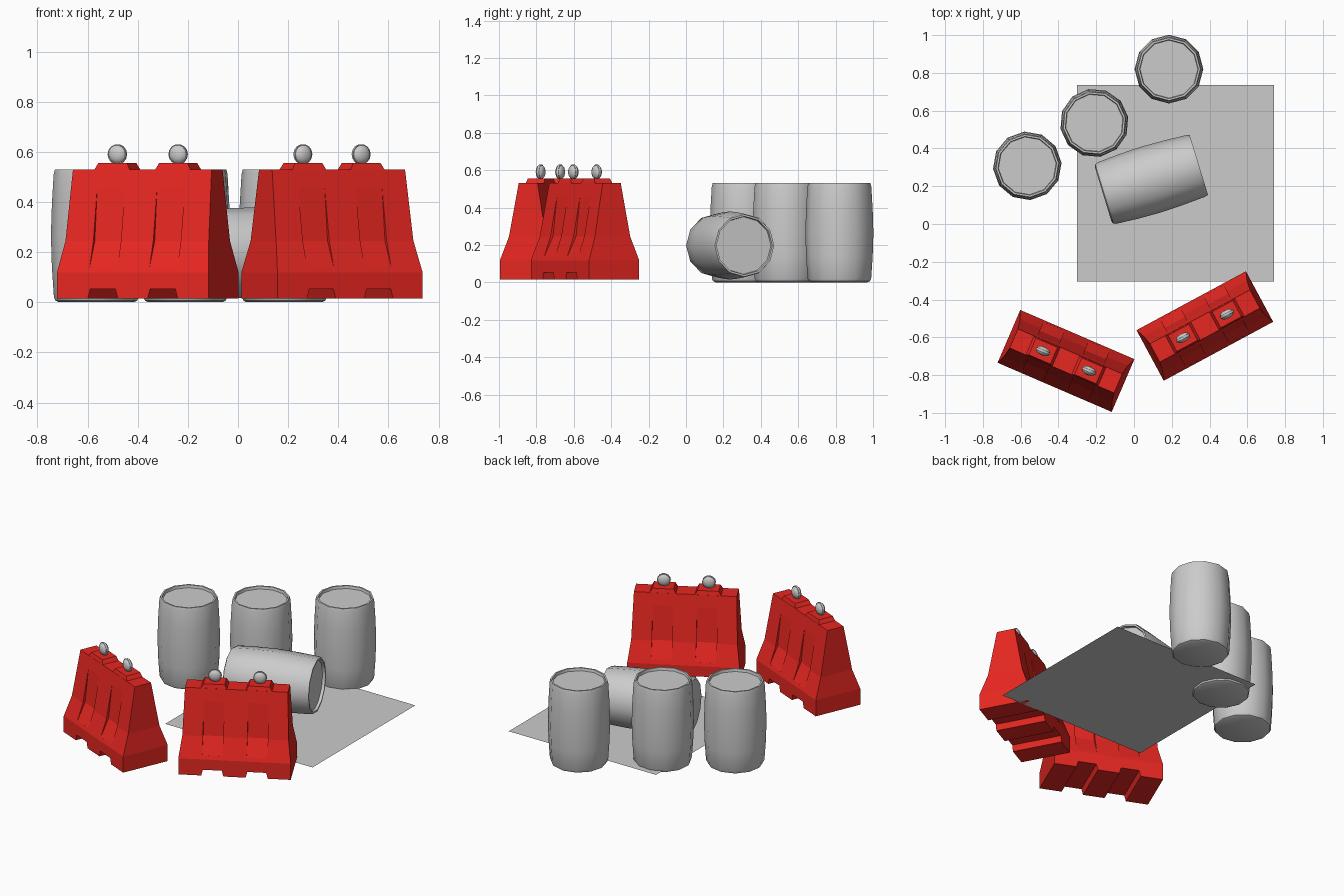
import bpy, bmesh, math
from mathutils import Matrix, Vector

if "Cube" in bpy.data.objects:
    bpy.data.objects.remove(bpy.data.objects["Cube"])

RED = bpy.data.materials.new("red_plastic")
RED.diffuse_color = (0.8, 0.02, 0.015, 1)
RED.use_nodes = True
RED.node_tree.nodes["Principled BSDF"].inputs["Base Color"].default_value = RED.diffuse_color


def add_object(name, mesh, mat=None):
    ob = bpy.data.objects.new(name, mesh)
    bpy.context.collection.objects.link(ob)
    if mat and not mesh.materials:
        mesh.materials.append(mat)
    return ob


def to_mesh(bm, name):
    bmesh.ops.recalc_face_normals(bm, faces=bm.faces)
    me = bpy.data.meshes.new(name)
    bm.to_mesh(me)
    bm.free()
    return me


def lathe(name, profile, sides):
    """Revolve (radius, z) points around z."""
    bm = bmesh.new()
    vs = [bm.verts.new((r, 0, z)) for r, z in profile]
    es = [bm.edges.new(p) for p in zip(vs, vs[1:])]
    bmesh.ops.spin(bm, geom=vs + es, cent=(0, 0, 0), axis=(0, 0, 1),
                   angle=math.tau, steps=sides, use_duplicate=False)
    bmesh.ops.remove_doubles(bm, verts=bm.verts, dist=1e-4)
    return to_mesh(bm, name)


def loft(bm, rings):
    """Skin equal-length point rings and cap both ends."""
    loops = [[bm.verts.new(p) for p in ring] for ring in rings]
    n = len(loops[0])
    for a, b in zip(loops, loops[1:]):
        for i in range(n):
            bm.faces.new((a[i], a[(i + 1) % n], b[(i + 1) % n], b[i]))
    bm.faces.new(loops[0])
    bm.faces.new(loops[-1])


def rect(hx, hy, z, cx=0):
    return [(cx - hx, -hy, z), (cx + hx, -hy, z), (cx + hx, hy, z), (cx - hx, hy, z)]


def shade(ob, angle):
    bpy.ops.object.select_all(action='DESELECT')
    ob.select_set(True)
    bpy.context.view_layer.objects.active = ob
    bpy.ops.object.shade_smooth_by_angle(angle=math.radians(angle))


# ground sheet
bm = bmesh.new()
bm.faces.new([bm.verts.new(p) for p in
              ((-.303, -.305, .015), (.742, -.305, .015), (.742, .737, .015), (-.303, .737, .015))])
add_object("ground_sheet", to_mesh(bm, "ground_sheet"))

# barrels: three upright, one lying down
barrel = lathe("barrel", [(0, 0), (.150, 0), (.163, .006), (.170, .02), (.178, .14),
                          (.182, .265), (.178, .39), (.171, .51), (.166, .53),
                          (.156, .53), (.153, .513), (0, .513)], 12)
for i, (x, y, a) in enumerate([(-.565, .308, 5), (-.21, .535, 10), (.185, .82, 0)]):
    ob = add_object(f"barrel_upright_{i + 1}", barrel)
    ob.matrix_world = Matrix.Translation((x, y, 0)) @ Matrix.Rotation(math.radians(a), 4, 'Z')
lying = add_object("barrel_lying", barrel)
lying.matrix_world = (Matrix.Translation((.09, .235, .197))
                      @ Matrix.Rotation(math.radians(17), 4, 'Z')
                      @ Matrix.Rotation(math.radians(90), 4, 'Y')
                      @ Matrix.Translation((0, 0, -.265)))
shade(lying, 35)

# barrier body: tapered block with a flared foot
bm = bmesh.new()
loft(bm, [rect(.329, .152, .015), rect(.329, .152, .118),
          rect(.311, .107, .245), rect(.301, .055, .53)])
body = add_object("barrier_body", to_mesh(bm, "barrier_body"), RED)

# cutters: fork slots underneath and shallow flutes on both faces
bm = bmesh.new()
flute = [(.068, .46), (.092, .245), (.144, .14), (.22, .14), (.22, .46)]
slot = [(-.069, 0), (.069, 0), (.055, .052), (-.055, .052)]
for c in (-.13, .13):
    loft(bm, [[(c + x, y, z) for x, z in slot] for y in (-.3, .3)])
    for s in (-1, 1):
        loft(bm, [[(x, s * y, z) for y, z in flute] for x in (c - .06, c + .06)])
cutter = add_object("barrier_cutter", to_mesh(bm, "barrier_cutter"))
cutter.hide_render = True
mod = body.modifiers.new("cut", 'BOOLEAN')
mod.operation = 'DIFFERENCE'
mod.solver = 'EXACT'
mod.object = cutter
bpy.context.view_layer.update()
cut_mesh = bpy.data.meshes.new_from_object(
    body.evaluated_get(bpy.context.evaluated_depsgraph_get()))
bpy.data.objects.remove(body)
bpy.data.objects.remove(cutter)

# raised lamp pads on the top
bm = bmesh.new()
loft(bm, [rect(.078, .054, .527), rect(.076, .054, .53), rect(.062, .048, .555)])
pad = to_mesh(bm, "lamp_pad")

# warning lamp: two lenses around a rim band
lamp = lathe("lamp", [(0, -.023), (.018, -.021), (.031, -.015), (.037, -.006), (.040, -.006),
                      (.040, .006), (.037, .006), (.031, .015), (.018, .021), (0, .023)], 14)

# two barriers with their pads and lamps
for side, x, y, a in (("left", -.36, -.725, -23.3), ("right", .375, -.54, 28.3)):
    base = Matrix.Translation((x, y, 0)) @ Matrix.Rotation(math.radians(a), 4, 'Z')
    add_object(f"barrier_{side}", cut_mesh, RED).matrix_world = base
    for i, c in enumerate((-.132, .132)):
        add_object(f"lamp_pad_{side}_{i + 1}", pad, RED).matrix_world = \
            base @ Matrix.Translation((c, 0, 0))
        ob = add_object(f"lamp_{side}_{i + 1}", lamp)
        ob.matrix_world = (base @ Matrix.Translation((c, 0, .59))
                           @ Matrix.Rotation(math.radians(90), 4, 'X'))
shade(ob, 35)
